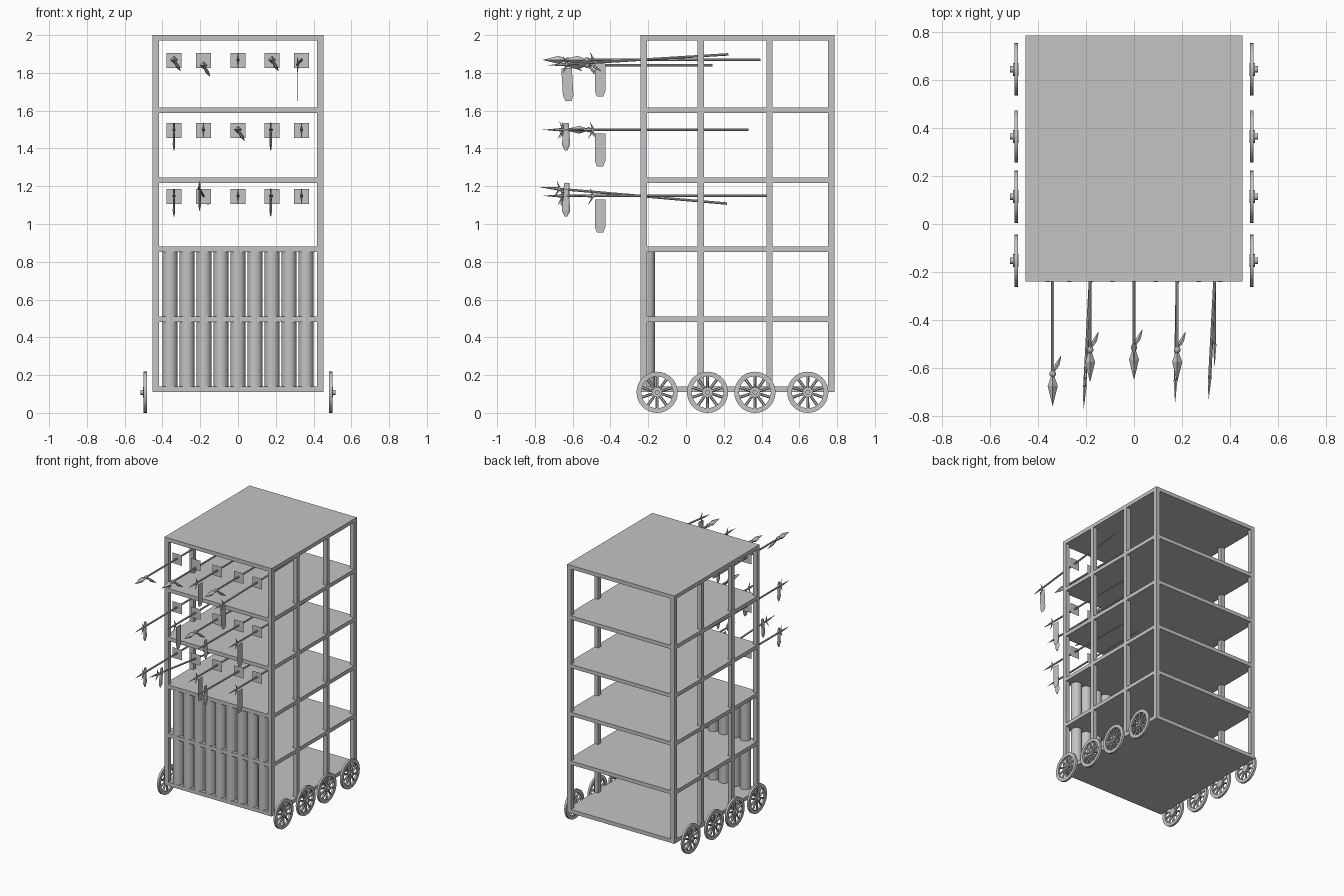
import bpy, bmesh, math
from mathutils import Matrix, Vector

if "Cube" in bpy.data.objects:
    bpy.data.objects.remove(bpy.data.objects["Cube"])

grey = bpy.data.materials.new("plain_grey")
grey.diffuse_color = (0.55, 0.55, 0.55, 1)
grey.use_nodes = True
grey.node_tree.nodes["Principled BSDF"].inputs["Base Color"].default_value = grey.diffuse_color


def finish(name, bm, smooth=False):
    me = bpy.data.meshes.new(name)
    bm.to_mesh(me)
    bm.free()
    me.materials.append(grey)
    ob = bpy.data.objects.new(name, me)
    bpy.context.collection.objects.link(ob)
    if smooth:
        bpy.ops.object.select_all(action='DESELECT')
        ob.select_set(True)
        bpy.context.view_layer.objects.active = ob
        bpy.ops.object.shade_smooth_by_angle(angle=math.radians(40))
    return ob


def add_box(bm, lo, hi):
    lo, hi = Vector(lo), Vector(hi)
    bmesh.ops.create_cube(bm, size=1, matrix=Matrix.Translation((lo + hi) / 2)
                          @ Matrix.Diagonal((*(hi - lo), 1)))


def add_rod(bm, a, b, r1, r2=None, seg=10, flat=(1, 1)):
    """Cylinder or cone from a to b, optionally flattened in cross-section."""
    a, b = Vector(a), Vector(b)
    rot = (b - a).to_track_quat('Z', 'Y').to_matrix().to_4x4()
    m = Matrix.Translation((a + b) / 2) @ rot @ Matrix.Diagonal((flat[0], flat[1], 1, 1))
    bmesh.ops.create_cone(bm, cap_ends=True, segments=seg, radius1=r1,
                          radius2=r1 if r2 is None else r2, depth=(b - a).length, matrix=m)


def add_blade(bm, pts, x=0):
    """Flat blade in the y-z plane."""
    bm.faces.new([bm.verts.new((x, y, z)) for y, z in pts])


# Floors and posts
X, Y0, Y1, P = 0.452, -0.24, 0.785, 0.033
for i, z in enumerate((0.111, 0.481, 0.852, 1.217, 1.587, 1.971)):
    bm = bmesh.new()
    add_box(bm, (-X, Y0, z), (X, Y1, z + 0.029))
    finish(f"floor_{i}", bm)
for side in (-1, 1):
    bm = bmesh.new()
    for y in (Y0, 0.062, 0.426, Y1 - P):
        xs = sorted((side * X, side * (X - P)))
        add_box(bm, (xs[0], y, 0.111), (xs[1], y + P, 2.0))
    finish("side_posts", bm)

# Row of upright logs on the lower front
for i in range(9):
    bm = bmesh.new()
    x = (i - 4) * 0.09
    add_rod(bm, (x, -0.203, 0.14), (x, -0.203, 0.857), 0.039, seg=24)
    finish("front_log", bm, True)


# Spoked wheels
def wheel(side, y):
    bm = bmesh.new()
    n, zc = 32, 0.109
    rings = []
    for r, x in ((0.109, 0.483), (0.109, 0.499), (0.084, 0.499), (0.084, 0.483)):
        rings.append([bm.verts.new((side * x, y + r * math.cos(2 * math.pi * k / n),
                                    zc + r * math.sin(2 * math.pi * k / n))) for k in range(n)])
    for j in range(4):
        a, b = rings[j], rings[(j + 1) % 4]
        for k in range(n):
            bm.faces.new((a[k], a[(k + 1) % n], b[(k + 1) % n], b[k]))
    for k in range(10):
        t = 2 * math.pi * (k + 0.5) / 10
        d = Vector((0, math.cos(t), math.sin(t)))
        c = Vector((side * 0.491, y, zc))
        add_rod(bm, c + d * 0.02, c + d * 0.088, 0.007, 0.008, seg=6)
    add_rod(bm, (side * 0.482, y, zc), (side * 0.504, y, zc), 0.027, seg=16)
    add_rod(bm, (side * 0.504, y, zc), (side * 0.517, y, zc), 0.013, seg=12)
    bmesh.ops.recalc_face_normals(bm, faces=bm.faces)
    finish("wheel", bm, True)


for side in (-1, 1):
    for y in (-0.153, 0.114, 0.365, 0.645):
        wheel(side, y)


# Pole weapons, shaft along y, origin where they pass the port plate
def weapon(kind, x, z, tip, rear, tilt=0, yaw=0, blade_y=-0.455):
    bm = bmesh.new()
    o = 0.25
    t, r = tip + o, rear + o
    add_rod(bm, (0, r, 0), (0, t + 0.1, 0), 0.0065, seg=8)
    if kind == "spear":
        # Leaf head, collar and slanted side hook
        add_rod(bm, (0, t + 0.085, 0), (0, t, 0), 0.021, 0.0, seg=4)
        add_rod(bm, (0, t + 0.125, 0), (0, t + 0.085, 0), 0.007, 0.021, seg=4)
        bmesh.ops.create_icosphere(bm, subdivisions=2, radius=0.014,
                                   matrix=Matrix.Translation((0, t + 0.135, 0)))
        a = Vector((0, t + 0.14, 0))
        add_rod(bm, a, a + Vector((0.02, 0.035, -0.035)), 0.005, 0.01, seg=6)
        add_rod(bm, a + Vector((0.02, 0.035, -0.035)), a + Vector((0.035, 0.07, -0.06)),
                0.01, 0.001, seg=6)
    else:
        # Spike, and small cross spikes behind it
        add_rod(bm, (0, t + 0.1, 0), (0, t, 0), 0.009, 0.0, seg=6)
        add_rod(bm, (0, t + 0.11, 0), (0, t + 0.09, 0.045), 0.007, 0.0, seg=6)
        add_rod(bm, (0, t + 0.11, 0), (0, t + 0.08, -0.05), 0.007, 0.0, seg=6)
    if kind == "halberd":
        # Thick hanging blade with a back spike
        b = blade_y + o
        add_rod(bm, (0, b, 0.035), (0, b, -0.08), 0.014, 0.022, seg=6, flat=(0.35, 1))
        add_rod(bm, (0, b, -0.08), (0, b, -0.11), 0.022, 0.006, seg=6, flat=(0.35, 1))
    if kind == "glaive":
        # Thin hanging blade
        b = blade_y + o
        add_blade(bm, [(b - 0.028, -0.02), (b + 0.028, -0.02), (b + 0.028, -0.165),
                       (b + 0.016, -0.195), (b - 0.016, -0.195), (b - 0.028, -0.165)])
    ob = finish(kind, bm)
    ob.location = (x, -o, z)
    ob.rotation_euler = (math.radians(tilt), 0, math.radians(yaw))


COLS = (-0.339, -0.183, 0.0, 0.18, 0.336)
ROWS = (1.865, 1.495, 1.145)
weapons = [
    [("spear", -0.76, 0.155), ("spear", -0.66, 0.14, 0, 0), ("glaive", -0.6, 0.395),
     ("spear", -0.66, 0.15), ("glaive", -0.74, 0.225, 3.5, -3, -0.635)],
    [("halberd", -0.76, 0.2, 0, 0, -0.635), ("glaive", -0.6, 0.33), ("spear", -0.65, 0.18),
     ("halberd", -0.75, 0.2, 0, -1, -0.635), ("glaive", -0.6, 0.33)],
    [("halberd", -0.76, 0.27, 0, 0, -0.635), ("halberd", -0.78, 0.22, -5, -3, -0.635),
     ("glaive", -0.6, 0.43), ("halberd", -0.75, 0.27, 0, -1, -0.635),
     ("glaive", -0.6, 0.33)],
]
for z, row in zip(ROWS, weapons):
    for x, (kind, *args) in zip(COLS, row):
        dz = -0.025 if (x == COLS[1] and z == ROWS[0]) else 0.004
        weapon(kind, x, z + dz, *args)
        # Port plate around the shaft
        bm = bmesh.new()
        h = 0.04
        bm.faces.new([bm.verts.new((x + a * h, -0.25, z + b * h))
                      for a, b in ((-1, -1), (1, -1), (1, 1), (-1, 1))])
        finish("port_plate", bm)
